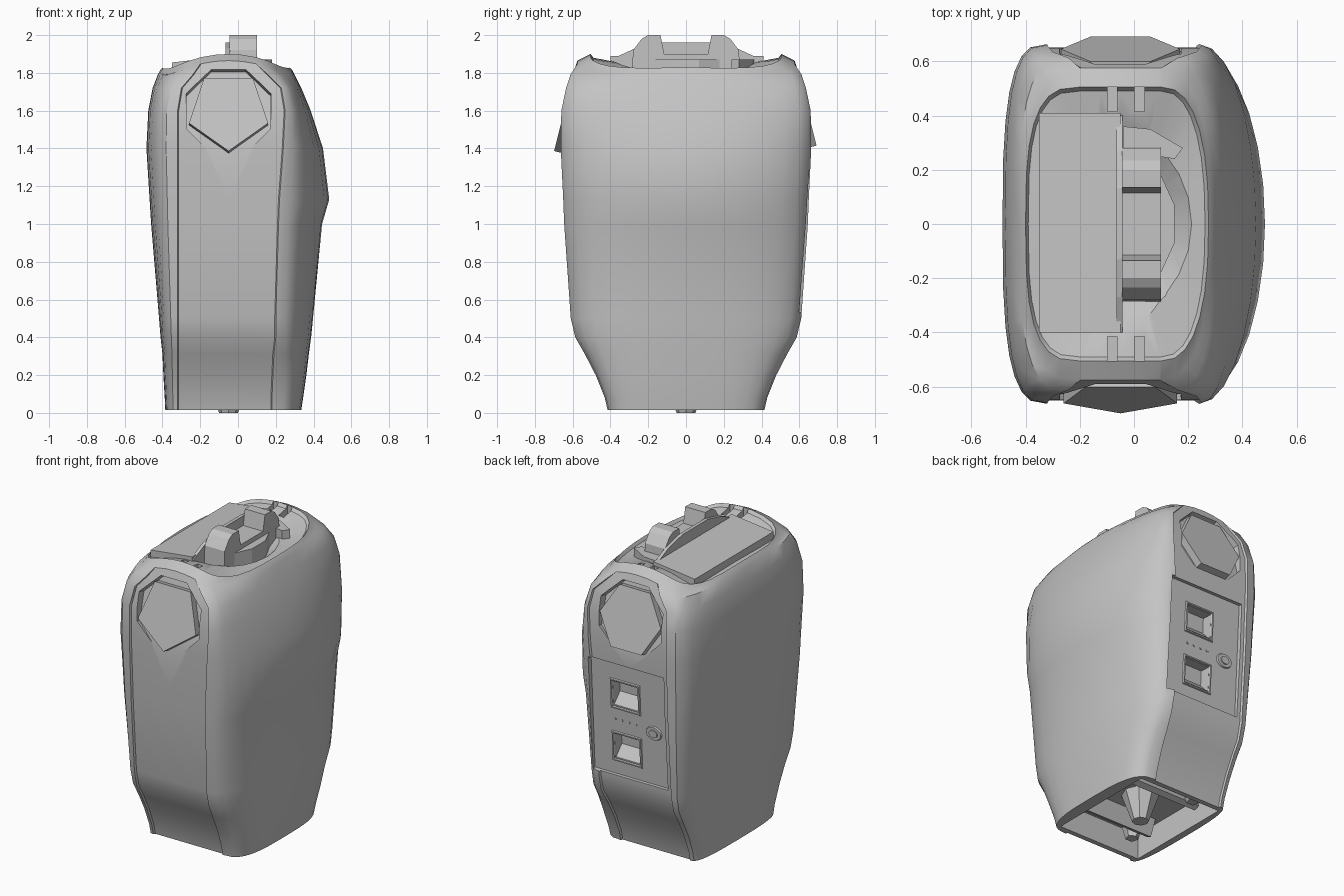
import bpy, bmesh
from math import pi, sin, cos, radians
from mathutils import Matrix, Vector

if "Cube" in bpy.data.objects:
    bpy.data.objects.remove(bpy.data.objects["Cube"])

grey = bpy.data.materials.new("grey_plastic")
grey.use_nodes = True
grey.diffuse_color = (0.55, 0.55, 0.55, 1)
shader = next(n for n in grey.node_tree.nodes if n.type == 'BSDF_PRINCIPLED')
shader.inputs["Base Color"].default_value = grey.diffuse_color


def make(name, bm):
    bmesh.ops.recalc_face_normals(bm, faces=bm.faces)
    mesh = bpy.data.meshes.new(name)
    bm.to_mesh(mesh)
    bm.free()
    mesh.materials.append(grey)
    ob = bpy.data.objects.new(name, mesh)
    bpy.context.collection.objects.link(ob)
    return ob


def box(name, lo, hi, tilt=0):
    lo, hi = Vector(lo), Vector(hi)
    bm = bmesh.new()
    m = (Matrix.Translation((lo + hi) / 2) @ Matrix.Rotation(tilt, 4, 'X')
         @ Matrix.Diagonal((*(hi - lo), 1)))
    bmesh.ops.create_cube(bm, size=1, matrix=m)
    return make(name, bm)


def drum(name, sides, r1, r2, depth, matrix):
    bm = bmesh.new()
    bmesh.ops.create_cone(bm, cap_ends=True, segments=sides, radius1=r1,
                          radius2=r2, depth=depth, matrix=matrix)
    return make(name, bm)


def prism(name, profile, offset):
    """Extrude a planar outline of 3D points along an offset."""
    bm = bmesh.new()
    face = bm.faces.new([bm.verts.new(p) for p in profile])
    out = bmesh.ops.extrude_face_region(bm, geom=[face])
    bmesh.ops.translate(bm, vec=offset, verts=[
        v for v in out["geom"] if isinstance(v, bmesh.types.BMVert)])
    return make(name, bm)


def cut(target, cutter):
    mod = target.modifiers.new("cut", 'BOOLEAN')
    mod.operation, mod.solver, mod.object = 'DIFFERENCE', 'EXACT', cutter
    bpy.context.view_layer.objects.active = target
    bpy.ops.object.modifier_apply(modifier=mod.name)
    bpy.data.objects.remove(cutter)


def ring(z, xl, xr, f0, f1, y, dome=0.0):
    """Plan outline: end strips (sunken below the arch) joined by curved sides."""
    er, el, n = 2 + min(1.2, 1.5 * (z - 1.1) ** 4), 3, 14
    sink = .013 if z < 1.8 else 0
    strip = [(f0 + .006 + (f1 - f0 - .012) * k / 4, y - sink) for k in range(5)]

    def side(f, x, e):
        pts = []
        for k in range(n + 1):
            a = pi * k / n - pi / 2
            c, s = max(0, cos(a)), sin(a)
            pts.append((f + (x - f) * c ** (2 / e),
                        y * abs(s) ** (2 / e) * (1 if s > 0 else -1)))
        return pts
    pts = [(px, -py) for px, py in strip] + side(f1, xr, er)
    pts += strip[::-1] + side(f0, xl, el)[::-1]
    crown = .8 if dome else 0
    return [(px, py, z + (py / y) ** 2 * (dome - crown * (px + .05) ** 2))
            for px, py in pts]


# Main body: stacked outlines from the base up to the domed top rim
rows = [
    (.015, -.385, .335, -.32, .18, .415),
    (.08, -.388, .345, -.32, .18, .43),
    (.20, -.395, .362, -.32, .185, .478),
    (.31, -.40, .375, -.32, .19, .535),
    (.40, -.41, .387, -.32, .2, .586),
    (.50, -.418, .397, -.32, .2, .61),
    (1.0, -.46, .445, -.32, .215, .645),
    (1.13, -.468, .483, -.32, .22, .65),
    (1.4, -.485, .45, -.32, .24, .663),
    (1.6, -.475, .385, -.32, .25, .66),
    (1.72, -.452, .335, -.30, .23, .635),
    (1.79, -.425, .30, -.24, .16, .612),
    (1.815, -.412, .288, -.2, .1, .575, .05),
    (1.828, -.40, .275, -.2, .1, .505, .072),
    (1.808, -.39, .262, -.2, .1, .49, .072),
    (1.815, -.2, .12, -.12, .05, .25, .02)]
bm = bmesh.new()
loops = [[bm.verts.new(p) for p in ring(*row)] for row in rows]
for a, b in zip(loops, loops[1:]):
    for i in range(len(a)):
        j = (i + 1) % len(a)
        bm.faces.new((a[i], a[j], b[j], b[i]))
bm.faces.new(loops[0][::-1])
hub = bm.verts.new((-.05, 0, 1.815))
for i, v in enumerate(loops[-1]):
    bm.faces.new((v, loops[-1][(i + 1) % len(loops[-1])], hub))
body = make("body", bm)

# Hollow base, sloping top pocket and the rear panel recess
cut(body, box("base_cutter", (-.34, -.37, -.1), (.255, .37, .18)))
cut(body, drum("pocket_cutter", 20, .6, 1.2, .15,
               Matrix.Translation((-.04, 0, 1.825)) @ Matrix.Diagonal((.3, .37, 1, 1))))
tilt = -.055
cut(body, box("panel_cutter", (-.29, .6, .53), (.25, .8, 1.28), tilt))

# Two framed sockets in the rear panel
for n, z in enumerate((1.07, .72)):
    y = .598 + (z - .9) * .055
    cut(body, box("socket_cutter", (-.08, y - .07, z - .08), (.1, y + .1, z + .08), tilt))
    bpy.ops.mesh.primitive_torus_add(major_segments=4, minor_segments=6,
                                     major_radius=1, minor_radius=.09)
    frame = bpy.context.object
    frame.name = f"socket_frame_{n + 1}"
    frame.data.materials.append(grey)
    frame.data.transform(Matrix.Translation((.01, y, z))
                         @ Matrix.Rotation(pi / 2 + tilt, 4, 'X')
                         @ Matrix.Diagonal((.14, .13, .13, 1))
                         @ Matrix.Rotation(pi / 4, 4, 'Z'))
    prism(f"socket_slope_{n + 1}", [(-.08, y - .075, z - .08), (-.08, y - .01, z - .08),
                                    (-.08, y - .075, z - .01)], (.18, 0, 0))

# Oval button and small pins on the rear panel
for name, r, d in (("button_ring", .062, .02), ("button", .035, .034)):
    drum(name, 16, r, r * .85, d, Matrix.Translation((-.19, .598, .88))
         @ Matrix.Rotation(-pi / 2 + tilt, 4, 'X') @ Matrix.Diagonal((1, .8, 1, 1)))
for k in range(4):
    drum(f"pin_{k + 1}", 6, .008, .008, .012, Matrix.Translation((-.06 + .05 * k, .599, .9))
         @ Matrix.Rotation(pi / 2, 4, 'X'))

# Tilted faceted caps at the front and back, each in a sunken seat
for name, s, sides, spin in (("front_cap", -1, 5, pi), ("back_cap", 1, 6, pi / 6)):
    lean = Matrix.Rotation(-s * radians(76), 4, 'X')
    place = Matrix.Translation((-.05, s * .645, 1.6)) @ lean
    cut(body, drum("seat_cutter", 8, .24, .255, .3,
                   place @ Matrix.Translation((0, 0, .105))
                   @ Matrix.Rotation(pi / 8, 4, 'Z')))
    drum(name, sides, .22, .22, .1, place @ Matrix.Translation((0, 0, -.05))
         @ Matrix.Rotation(spin, 4, 'Z'))

# Small notches in the top near each end
for s in (-1, 1):
    for x in (-.08, .02):
        cut(body, box("notch_cutter", (x - .018, s * .46 - .045, 1.825),
                      (x + .018, s * .46 + .045, 2)))

# Sloping top plate with an upright wall along its inner edge
prism("top_plate", [(-.35, -.4, 1.72), (-.35, -.4, 1.855),
                    (-.05, -.4, 1.89), (-.05, -.4, 1.72)], (0, .81, 0))


def mirrored(half, x):
    """Symmetric outline in the plane at x, from its +y half."""
    return [(x, -y, z) for y, z in half] + [(x, y, z) for y, z in half[::-1]]


prism("plate_wall", mirrored([(.4, 1.72), (.4, 1.87), (.27, 1.93), (.13, 1.962)], -.065),
      (.022, 0, 0))

# Grip: low bar rising into a chamfered post at each end, with a bulged outer side
grip = [(.29, 1.73), (.28, 1.92), (.235, 1.98), (.2, 2), (.135, 2), (.115, 1.9)]
prism("grip", mirrored(grip, -.045), (.145, 0, 0))
prism("grip_bulge", [(.09, -.2, 1.73), (.15, -.07, 1.73), (.15, .07, 1.73),
                     (.09, .2, 1.73)], (0, 0, .14))
prism("grip_shoulder", [(-.04, .27, 1.73), (.15, .24, 1.73), (.18, .28, 1.73),
                        (.06, .35, 1.73), (-.04, .36, 1.73)], (0, 0, .14))

# Parts inside the hollow base
drum("base_hub", 8, .05, .12, .2, Matrix.Translation((-.05, 0, .1)))
for s in (-1, 1):
    box("base_rib", (-.3, s * .2 - .02, .08), (.22, s * .2 + .02, .19), s * .4)
    drum("base_lug", 5, .04, .07, .12, Matrix.Translation((-.22, s * .28, .13)))

# Shading: only the rounded shell and button are smooth
bpy.ops.object.select_all(action='DESELECT')
for ob in (body, bpy.data.objects["button"], bpy.data.objects["button_ring"]):
    ob.select_set(True)
bpy.context.view_layer.objects.active = body
bpy.ops.object.shade_smooth_by_angle(angle=radians(32))
